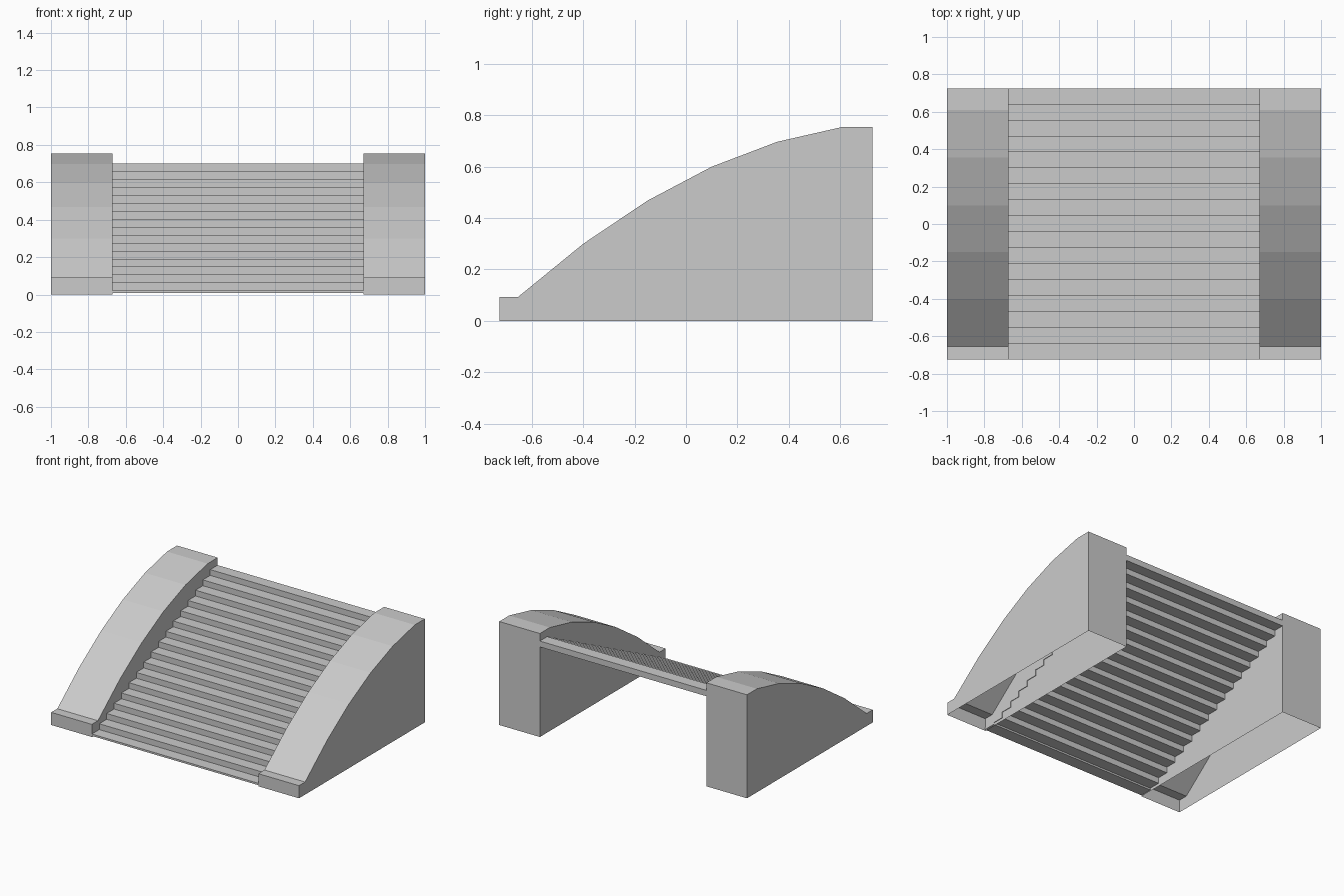
import bpy, bmesh

if "Cube" in bpy.data.objects:
    bpy.data.objects.remove(bpy.data.objects["Cube"])

HALF_D = 0.725      # half depth of the model
INNER, OUTER = 0.672, 1.0


def make_object(name, bm):
    mesh = bpy.data.meshes.new(name)
    bm.to_mesh(mesh)
    bm.free()
    obj = bpy.data.objects.new(name, mesh)
    bpy.context.collection.objects.link(obj)
    return obj


def extrude_profile(name, profile, x0, x1, open_bottom=False):
    """Extrude a (y, z) outline along x; optionally leave the underside open."""
    bm = bmesh.new()
    a = [bm.verts.new((x0, y, z)) for y, z in profile]
    b = [bm.verts.new((x1, y, z)) for y, z in profile]
    bm.faces.new(a)
    bm.faces.new(b[::-1])
    n = len(profile)
    for i in range(n):
        j = (i + 1) % n
        if open_bottom and profile[i][1] == 0 and profile[j][1] == 0:
            continue
        bm.faces.new((a[i], b[i], b[j], a[j]))
    bmesh.ops.recalc_face_normals(bm, faces=bm.faces)
    return make_object(name, bm)


# Curved side walls: hollow shells, open underneath
wall = [(-HALF_D, 0), (HALF_D, 0), (HALF_D, 0.755), (0.61, 0.755),
        (0.355, 0.697), (0.10, 0.60), (-0.15, 0.468), (-0.40, 0.30),
        (-0.655, 0.092), (-HALF_D, 0.092)]
extrude_profile("right_wall", wall, INNER, OUTER, True)
extrude_profile("left_wall", wall, -OUTER, -INNER, True)

# Flight of stairs: stepped on top and underneath
STEPS = 17
TOP, RISE, THICK = 0.70, 0.0424, 0.043
run = 2 * HALF_D / STEPS
upper, lower = [], []
for i in range(STEPS):
    y0 = -HALF_D + i * run
    z = TOP - (STEPS - 1 - i) * RISE
    zb = max(z - THICK, 0.008)
    upper += [(y0, z), (y0 + run, z)]
    # underside risers sit slightly behind the front ones so the sheet joins up
    back = 0.006 if i < STEPS - 1 else 0
    front = 0.006 if i > 0 else 0
    lower += [(y0 + front, zb), (y0 + run + back, zb)]
extrude_profile("stairs", upper + lower[::-1], -INNER - 0.004, INNER + 0.004)
